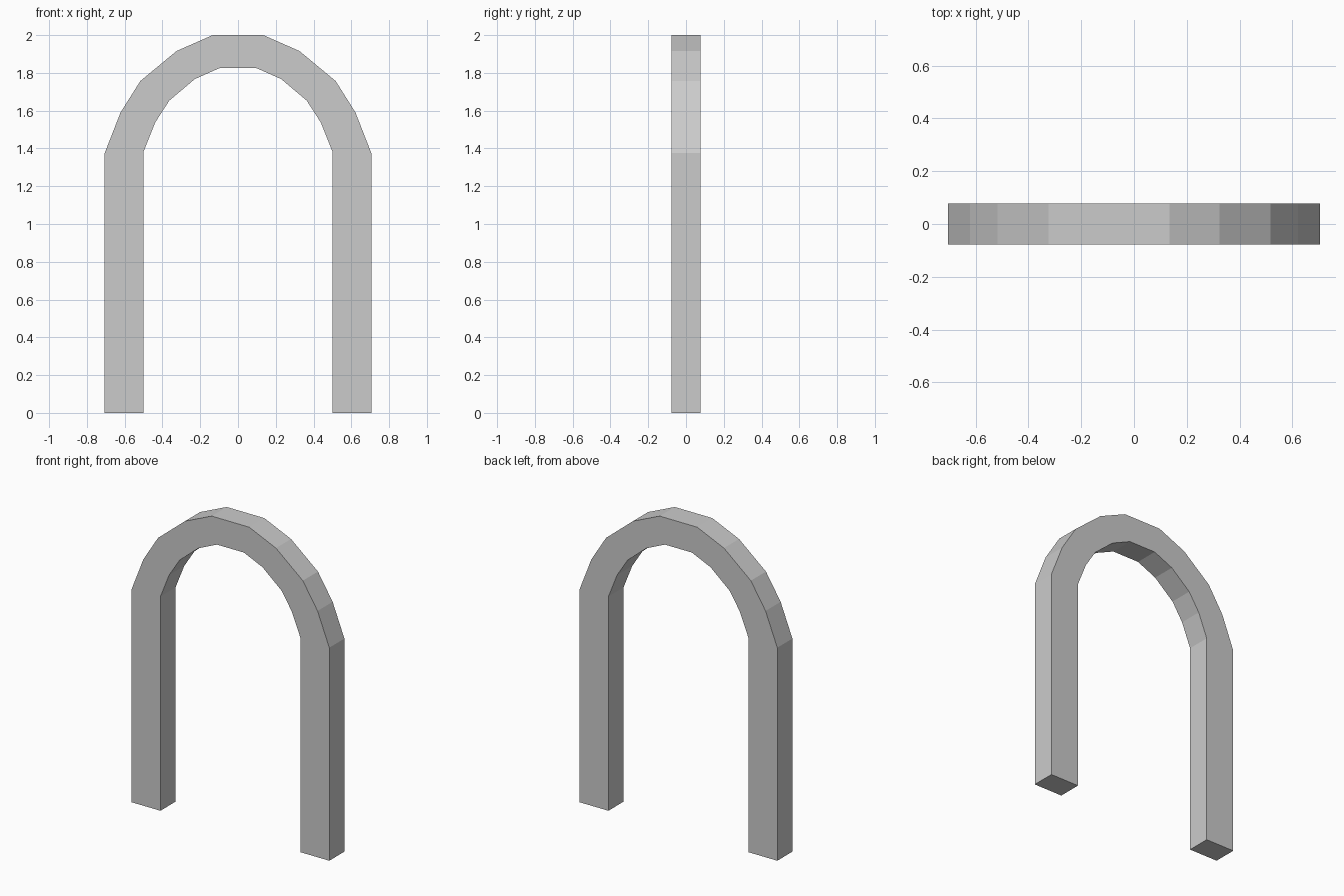
import bpy, bmesh

if "Cube" in bpy.data.objects:
    bpy.data.objects.remove(bpy.data.objects["Cube"])

HALF_DEPTH = 0.077

# right half of the arch, foot to crown: (outer x, z), (inner x, z)
outer = [(0.706, 0), (0.706, 1.375), (0.622, 1.59), (0.517, 1.757), (0.325, 1.916), (0.134, 2.0)]
inner = [(0.5, 0), (0.5, 1.383), (0.438, 1.538), (0.364, 1.653), (0.229, 1.767), (0.096, 1.826)]


def mirrored(half):
    """Full run from the right foot over the crown to the left foot."""
    return half + [(-x, z) for x, z in reversed(half)]


bm = bmesh.new()
rings = []
for (ox, oz), (ix, iz) in zip(mirrored(outer), mirrored(inner)):
    # rectangular cross-section at each joint of the arch
    section = [(ox, -HALF_DEPTH, oz), (ox, HALF_DEPTH, oz),
               (ix, HALF_DEPTH, iz), (ix, -HALF_DEPTH, iz)]
    rings.append([bm.verts.new(p) for p in section])

# skin between neighbouring sections
for a, b in zip(rings, rings[1:]):
    for i in range(4):
        j = (i + 1) % 4
        bm.faces.new((a[i], a[j], b[j], b[i]))

# soles of both legs
bm.faces.new(rings[0])
bm.faces.new(rings[-1])
bmesh.ops.recalc_face_normals(bm, faces=bm.faces[:])

mesh = bpy.data.meshes.new("arch")
bm.to_mesh(mesh)
bm.free()
arch = bpy.data.objects.new("arch", mesh)
bpy.context.collection.objects.link(arch)
